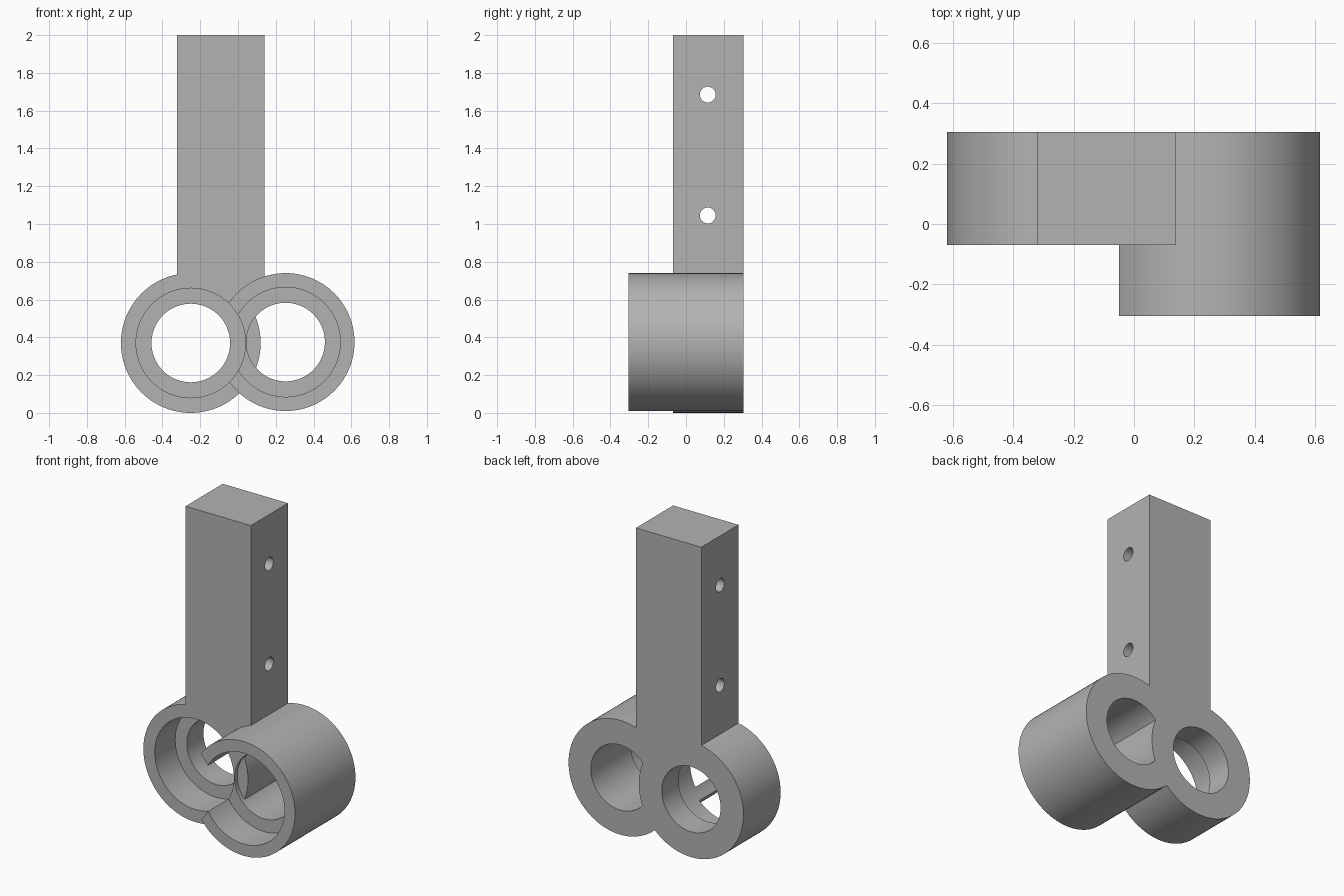
import bpy
import math

cube = bpy.data.objects.get("Cube")
if cube:
    bpy.data.objects.remove(cube, do_unlink=True)

# Main dimensions
BACK, MID, FRONT = 0.305, -0.07, -0.305
BORE, SEAT, SEAT_DEPTH = 0.208, 0.29, 0.207
RIGHT_X, RIGHT_Z, RIGHT_R = -0.25, 0.37, 0.37
LEFT_X, LEFT_Z, LEFT_R = 0.252, 0.375, 0.365

grey = bpy.data.materials.new("plain grey")
grey.use_nodes = True
grey.diffuse_color = (0.45, 0.45, 0.45, 1)
grey.node_tree.nodes["Principled BSDF"].inputs["Base Color"].default_value = (0.45, 0.45, 0.45, 1)


def tube(name, x, z, radius, y0, y1):
    """Solid cylinder running front to back."""
    bpy.ops.mesh.primitive_cylinder_add(
        vertices=96, radius=radius, depth=y1 - y0,
        location=(x, (y0 + y1) / 2, z), rotation=(math.pi / 2, 0, 0))
    return finish(name)


def block(name, x0, x1, y0, y1, z0, z1):
    bpy.ops.mesh.primitive_cube_add(size=1, location=((x0 + x1) / 2, (y0 + y1) / 2, (z0 + z1) / 2))
    bpy.context.object.scale = (x1 - x0, y1 - y0, z1 - z0)
    return finish(name)


def finish(name):
    obj = bpy.context.object
    obj.name = name
    obj.data.materials.append(grey)
    bpy.ops.object.transform_apply(location=True, rotation=True, scale=True)
    return obj


def combine(target, tool, operation):
    """Apply a boolean and discard the tool."""
    mod = target.modifiers.new(operation.lower(), "BOOLEAN")
    mod.operation, mod.object, mod.solver = operation, tool, "EXACT"
    bpy.context.view_layer.objects.active = target
    bpy.ops.object.modifier_apply(modifier=mod.name)
    bpy.data.objects.remove(tool, do_unlink=True)


def bore_out(target, x, z, front):
    """Through bore with a wider seat at the front."""
    combine(target, tube("bore_cutter", x, z, BORE, FRONT - 0.1, BACK + 0.1), "DIFFERENCE")
    combine(target, tube("seat_cutter", x, z, SEAT, FRONT - 0.1, front + SEAT_DEPTH), "DIFFERENCE")


# Long left ring, bored before the short ring joins it
bracket = tube("twin_ring_bracket", LEFT_X, LEFT_Z, LEFT_R, FRONT, BACK)
bore_out(bracket, LEFT_X, LEFT_Z, FRONT)

# Short right ring and upright arm
right_ring = tube("right_ring", RIGHT_X, RIGHT_Z, RIGHT_R, MID, BACK)
combine(right_ring, block("upright_arm", -0.322, 0.14, MID, BACK, 0.62, 2.0), "UNION")
combine(bracket, right_ring, "UNION")

# The right bore also cuts through the wall of the left ring
bore_out(bracket, RIGHT_X, RIGHT_Z, MID)

# Cross holes through the arm
for z in (1.045, 1.685):
    bpy.ops.mesh.primitive_cylinder_add(
        vertices=48, radius=0.042, depth=1, location=(-0.09, 0.115, z), rotation=(0, math.pi / 2, 0))
    combine(bracket, finish("cross_hole_cutter"), "DIFFERENCE")

# Smooth the round walls, keep the edges crisp
bpy.ops.object.select_all(action="DESELECT")
bracket.select_set(True)
bpy.context.view_layer.objects.active = bracket
bpy.ops.object.shade_smooth_by_angle(angle=math.radians(25))
